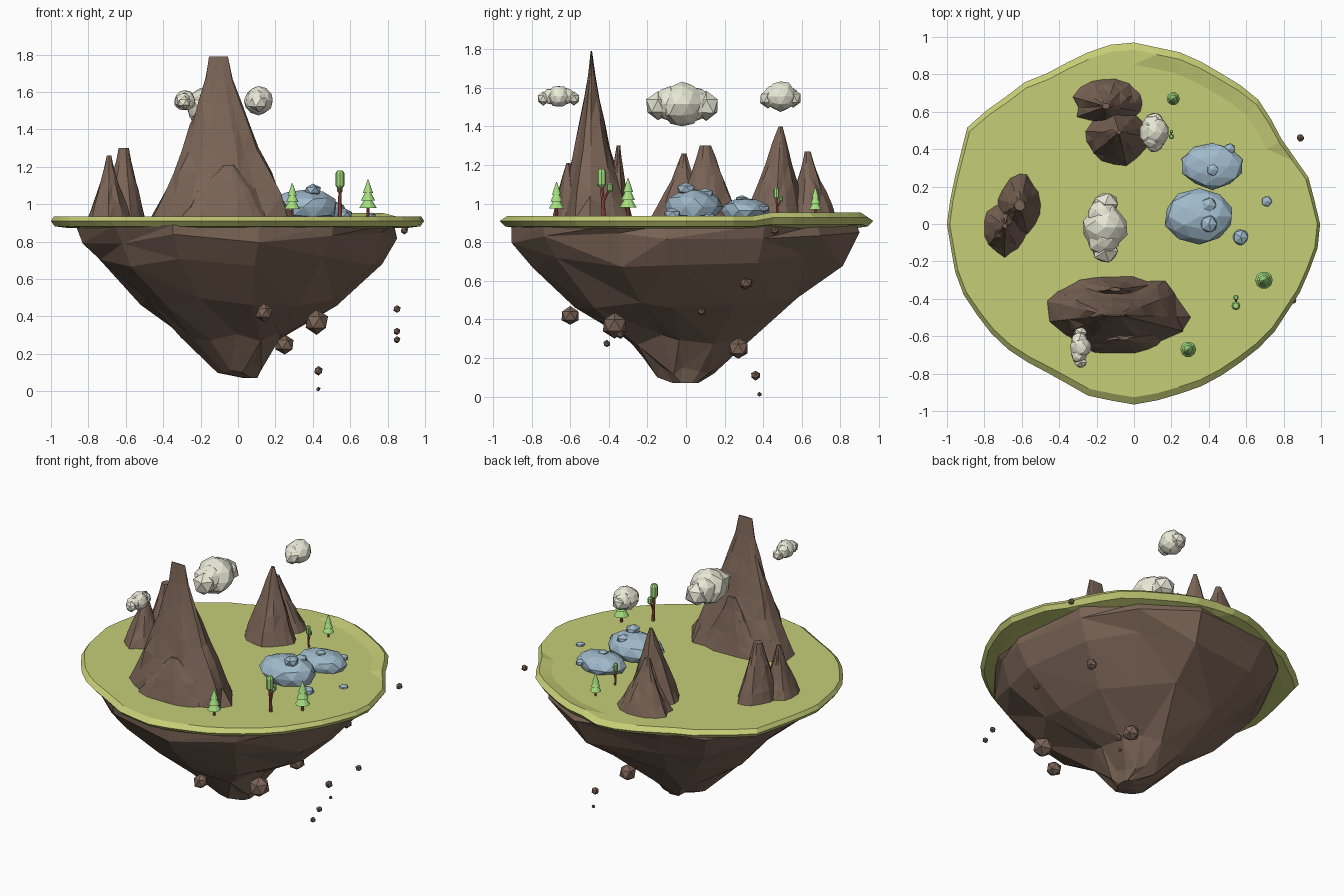
import bpy, bmesh, math, random
from mathutils import Vector

if "Cube" in bpy.data.objects:
    bpy.data.objects.remove(bpy.data.objects["Cube"])

random.seed(7)
G = 0.935  # grass level


def material(name, *rgb):
    m = bpy.data.materials.new(name)
    m.diffuse_color = (*rgb, 1)
    m.use_nodes = True
    m.node_tree.nodes["Principled BSDF"].inputs["Base Color"].default_value = m.diffuse_color
    return m


GRASS = material("grass", 0.56, 0.61, 0.18)
ROCK = material("rock", 0.2, 0.13, 0.095)
BLUE = material("blue_stone", 0.35, 0.49, 0.6)
CLOUD = material("cloud", 0.82, 0.82, 0.68)
LEAF = material("leaf", 0.38, 0.75, 0.22)
TRUNK = material("trunk", 0.45, 0.11, 0.09)


def finish(bm, name, mat):
    bmesh.ops.recalc_face_normals(bm, faces=bm.faces[:])
    me = bpy.data.meshes.new(name)
    bm.to_mesh(me)
    bm.free()
    me.materials.append(mat)
    bpy.context.collection.objects.link(bpy.data.objects.new(name, me))


def loft(bm, rings):
    """Skin a stack of equal-length rings with triangles and cap both ends."""
    vs = [[bm.verts.new(p) for p in r] for r in rings]
    for a, b in zip(vs, vs[1:]):
        for i in range(len(a)):
            q = [a[i - 1], a[i], b[i], b[i - 1]]
            if random.random() < 0.5:
                q = q[1:] + q[:1]
            bm.faces.new(q[:3])
            bm.faces.new((q[0], q[2], q[3]))
    bm.faces.new(vs[0][::-1])
    bm.faces.new(vs[-1])


def crag(bm, levels, n, ridge, rough, zr, box=1.0):
    """Rocky loft; levels are (z, cx, cy, rx, ry), ridges run along its height."""
    cols = [1 + random.uniform(-ridge, ridge * 0.6) for _ in range(n)]
    turn = [i + random.uniform(-0.25, 0.25) for i in range(n)]
    rings = []
    for k, (z, cx, cy, rx, ry) in enumerate(levels):
        ring = []
        for c, t in zip(cols, turn):
            u, v = math.cos(t * math.tau / n), math.sin(t * math.tau / n)
            u, v = [math.copysign(abs(w) ** box, w) for w in (u, v)]
            f = c * (1 + random.uniform(-rough, rough))
            dz = random.uniform(-zr, zr) if 0 < k < len(levels) - 1 else 0
            ring.append((cx + rx * f * u, cy + ry * f * v, z + dz))
        rings.append(ring)
    loft(bm, rings)


def peak(bm, base, radii, top, tip, power, steps=5, box=1.0):
    """One mountain peak flaring from its tip down to the grass."""
    levels = []
    for k in range(steps + 1):
        t = k / steps
        w = (1 - t) ** power
        mix = [a + (b - a) * t for a, b in zip((*base, G - .015), top)]
        rx, ry = [e + (r - e) * w for r, e in zip(radii, tip)]
        levels.append((mix[2], mix[0], mix[1], rx, ry))
    crag(bm, levels, 15, 0.1, 0.05, 0.012, box)


def blob(bm, c, r, sub=1, rough=0.06, flat=1.0, floor=-1.0, wide=1.0):
    """Faceted lump of radius r around c, optionally flattened on a floor."""
    for v in bmesh.ops.create_icosphere(bm, subdivisions=sub, radius=r)["verts"]:
        f = 1 + random.uniform(-rough, rough)
        v.co = Vector(c) + Vector((v.co.x * wide, v.co.y, v.co.z * flat)) * f
        v.co.z = max(v.co.z, floor)


def tube(bm, a, b, r0, r1, n=8):
    a, b = Vector(a), Vector(b)
    q = (b - a).to_track_quat('Z', 'Y')
    angles = [i * math.tau / n for i in range(n)]
    loft(bm, [[p + q @ Vector((r * math.cos(t), r * math.sin(t), 0)) for t in angles]
              for p, r in ((a, r0), (b, r1))])


# Grass plate with an uneven rim (radius every 15 degrees), raised lip at the back right
rim = [.995, .965, .91, .94, .93, .95, .97, .95, .93, .965, 1.03, .99,
       1, .99, .97, .95, .92, .95, .965, .94, .935, .94, .945, .97]
wobble = [random.uniform(-.01, .01) for _ in range(48)]


def rim_ring(sx, sy, z, lip):
    pts = []
    for i, w in enumerate(wobble):
        a = math.radians(7.5 * i)
        r = (rim[i // 2] + rim[(i + 1) // 2 % 24]) / 2 + (w if i % 2 else 0)
        rise = lip if 4 <= i <= 11 else 0
        pts.append((r * sx * math.cos(a), r * sy * math.sin(a), z + rise))
    return pts


bm = bmesh.new()
loft(bm, [rim_ring(.9, .9, .872, 0), rim_ring(.98, .97, .882, .01), rim_ring(1, 1, .91, .018),
          rim_ring(.985, .96, G, .018), rim_ring(.9, .88, G, 0)])
finish(bm, "grass_plate", GRASS)

# Hanging rock under the grass
bm = bmesh.new()
crag(bm, [(z, cx, 0, r, r + .03) for z, cx, r in
          ((.89, 0, .88), (.82, 0, .86), (.7, -.01, .775), (.49, .01, .54), (.29, -.04, .28),
           (.13, .01, .125), (.07, .07, .035))], 13, 0.03, 0.035, 0.035)
finish(bm, "hanging_rock", ROCK)

# Front mountain: tall thin ridge with a shoulder on both sides
bm = bmesh.new()
peak(bm, (-.085, -.475), (.375, .205), (-.105, -.49, 1.79), (.048, .004), 1.3, 7, .8)
peak(bm, (-.07, -.6), (.25, .1), (-.05, -.61, 1.21), (.025, .01), .9, 4, .8)
peak(bm, (-.1, -.37), (.26, .1), (-.1, -.35, 1.3), (.03, .01), 1.3)
finish(bm, "front_mountain", ROCK)

# Left mountain: twin narrow peaks
bm = bmesh.new()
peak(bm, (-.69, -.03), (.115, .155), (-.69, -.01, 1.26), (.012, .012), 1.2)
peak(bm, (-.61, .1), (.125, .17), (-.61, .1, 1.3), (.028, .03), 1.1)
finish(bm, "left_mountain", ROCK)

# Back mountain: main peak and a lower one behind
bm = bmesh.new()
peak(bm, (-.085, .465), (.18, .165), (-.08, .49, 1.4), (.012, .01), 1.05)
peak(bm, (-.14, .65), (.19, .135), (-.15, .63, 1.27), (.02, .015), 1.2)
finish(bm, "back_mountain", ROCK)

# Blue boulders with lumps on top, and two loose stones
bm = bmesh.new()
blob(bm, (.35, .04, .985), .148, 2, flat=.64, floor=G - .01, wide=1.27)
blob(bm, (.42, .31, .965), .122, 2, flat=.55, floor=G - .01, wide=1.37)
for x, y, z, r in ((.4, 0, 1.075, .05), (.4, .1, 1.05, .045), (.51, .4, .975, .035),
                   (.42, .29, 1.02, .035), (.57, -.07, .945, .047), (.71, .12, .935, .031)):
    blob(bm, (x, y, z), r, flat=.7)
finish(bm, "blue_boulders", BLUE)

# Pines: trunk and three stacked cones
for k, (x, y, s) in enumerate([(.695, -.3, 1), (.29, -.67, .9), (.21, .67, .75)]):
    bm = bmesh.new()
    tube(bm, (x, y, G - .01), (x, y, G + .08 * s), .009 * s, .007 * s)
    finish(bm, f"pine_trunk_{k}", TRUNK)
    bm = bmesh.new()
    for t in range(3):
        z = .045 + .04 * t
        tube(bm, (x, y, G + z * s), (x, y, G + (z + .072) * s), (.047 - .01 * t) * s, .002, 10)
    finish(bm, f"pine_needles_{k}", LEAF)


def crown(bm, x, y, z0, z1, r):
    """Upright rounded crown made of three tapered tubes."""
    e = (z1 - z0) * .15
    tube(bm, (x, y, z0), (x, y, z0 + e), r * .6, r)
    tube(bm, (x, y, z0 + e), (x, y, z1 - e), r, r)
    tube(bm, (x, y, z1 - e), (x, y, z1), r, r * .6)


# Forked trees with a tall and a short crown
for k, (x, y, s) in enumerate([(.545, -.425, 1), (.2, .475, .6)]):
    bm = bmesh.new()
    tube(bm, (x, y, G - .01), (x, y - .012 * s, G + .17 * s), .011 * s, .008 * s)
    tube(bm, (x, y, G + .08 * s), (x, y + .03 * s, G + .145 * s), .007 * s, .005 * s)
    finish(bm, f"forked_trunk_{k}", TRUNK)
    bm = bmesh.new()
    crown(bm, x, y - .012 * s, G + .152 * s, G + .245 * s, .024 * s)
    crown(bm, x, y + .032 * s, G + .127 * s, G + .172 * s, .015 * s)
    finish(bm, f"forked_crown_{k}", LEAF)

# Clouds: a big puff with two smaller ones on each side along y
for k, (x, y, z, r, d) in enumerate([(-.155, -.02, 1.515, .118, .125), (-.285, -.66, 1.555, .056, .08),
                                     (.11, .49, 1.555, .078, .065)]):
    bm = bmesh.new()
    blob(bm, (x, y, z), r, 2, .08)
    for side in (-1, 1):
        blob(bm, (x - .01, y + side * d * .5, z), r * .75, 2, .08)
        blob(bm, (x, y + side * d, z - .01), r * .58, 1, .08, flat=1.1, wide=1.15)
    finish(bm, f"cloud_{k}", CLOUD)

# Loose rocks floating beneath the island
bm = bmesh.new()
for x, y, z, r in [(.14, -.6, .42, .05), (.42, -.37, .37, .068), (.25, .27, .25, .055), (.6, .31, .59, .036),
                   (.89, .46, .86, .022), (.85, .08, .44, .021), (.85, -.34, .32, .02),
                   (.85, -.41, .275, .019), (.43, .36, .11, .025), (.43, .38, .012, .012)]:
    blob(bm, (x, y, z), r)
finish(bm, "floating_rocks", ROCK)
